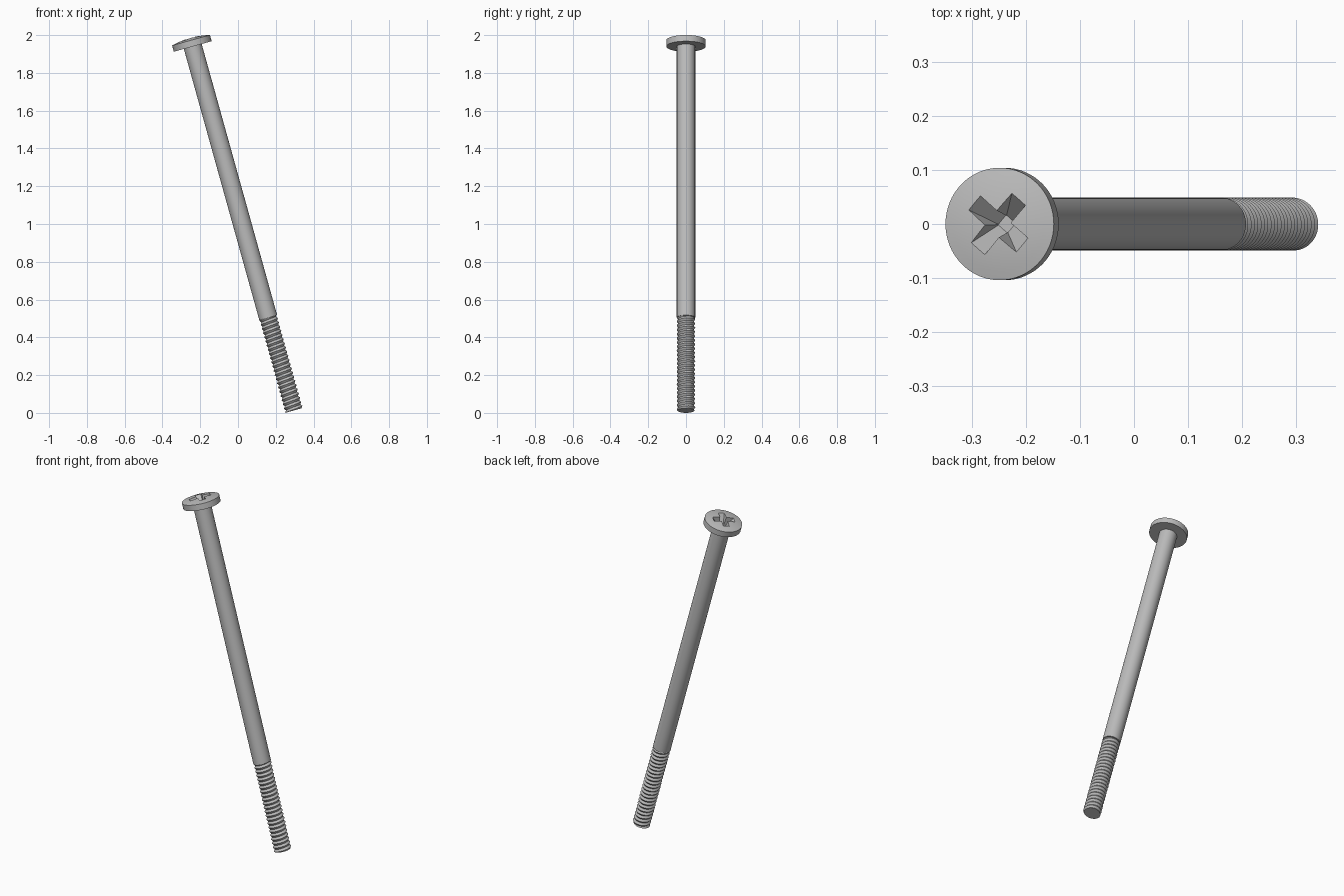
import bpy, bmesh, math
from mathutils import Matrix

if "Cube" in bpy.data.objects:
    bpy.data.objects.remove(bpy.data.objects["Cube"], do_unlink=True)

SEG = 64
TILT = math.radians(-15.55)
SHAFT_R, ROOT_R, HEAD_R = 0.049, 0.041, 0.104
THREAD_LEN, SHAFT_LEN, PITCH = 0.51, 2.0, 0.023
RIM, DOME = 0.034, 0.012

steel = bpy.data.materials.new("steel_grey")
steel.use_nodes = True
steel.diffuse_color = (0.5, 0.5, 0.5, 1)
steel.node_tree.nodes["Principled BSDF"].inputs["Base Color"].default_value = (0.5, 0.5, 0.5, 1)


def make_object(name, bm):
    bmesh.ops.recalc_face_normals(bm, faces=bm.faces)
    mesh = bpy.data.meshes.new(name)
    bm.to_mesh(mesh)
    bm.free()
    mesh.materials.append(steel)
    obj = bpy.data.objects.new(name, mesh)
    bpy.context.collection.objects.link(obj)
    return obj


def activate(obj):
    bpy.ops.object.select_all(action='DESELECT')
    obj.select_set(True)
    bpy.context.view_layer.objects.active = obj


def lathe(name, profile):
    """Closed solid of revolution from (radius, height) points."""
    bm = bmesh.new()
    rings = [[bm.verts.new((r * math.cos(a), r * math.sin(a), z))
              for a in (math.tau * i / SEG for i in range(SEG))] for r, z in profile]
    for low, high in zip(rings, rings[1:]):
        for i in range(SEG):
            k = (i + 1) % SEG
            bm.faces.new((low[i], low[k], high[k], high[i]))
    bm.faces.new(rings[0])
    bm.faces.new(rings[-1])
    return make_object(name, bm)


def slot_cutter(angle, top):
    """Tapered wedge that cuts one bar of the cross recess."""
    bm = bmesh.new()
    depth, extra = 0.062, 0.012
    rows = []
    for t in (-extra / depth, 1):
        hx = 0.063 + (0.012 - 0.063) * t
        hy = 0.0175 + (0.011 - 0.0175) * t
        rows.append([bm.verts.new((sx * hx, sy * hy, top - depth * t))
                     for sx, sy in ((-1, -1), (1, -1), (1, 1), (-1, 1))])
    for row in rows:
        bm.faces.new(row)
    for i in range(4):
        k = (i + 1) % 4
        bm.faces.new((rows[0][i], rows[0][k], rows[1][k], rows[1][i]))
    bmesh.ops.rotate(bm, verts=bm.verts, matrix=Matrix.Rotation(angle, 3, 'Z'))
    return make_object("recess_cutter", bm)


# Head and plain shaft, with a slightly domed top
rim_top = SHAFT_LEN + RIM
profile = [(SHAFT_R, THREAD_LEN), (SHAFT_R, SHAFT_LEN), (HEAD_R, SHAFT_LEN), (HEAD_R, rim_top)]
for step in range(1, 8):
    r = 0.1 * (1 - step / 8)
    profile.append((r, rim_top + 0.001 + DOME * (1 - (r / 0.1) ** 2)))
body = lathe("head_and_shaft", profile)

# Cross recess
for turn in (0, 90):
    cutter = slot_cutter(math.radians(49.5 + turn), rim_top + DOME)
    cutter.hide_render = True
    mod = body.modifiers.new("recess", 'BOOLEAN')
    mod.operation = 'DIFFERENCE'
    mod.solver = 'EXACT'
    mod.object = cutter
    activate(body)
    bpy.ops.object.modifier_apply(modifier=mod.name)
    bpy.data.objects.remove(cutter, do_unlink=True)

# Helical V thread, trimmed flat at both ends
bm = bmesh.new()
rows = 2 * math.ceil(THREAD_LEN / PITCH) + 2
grid = []
for row in range(-2, rows + 1):
    line = []
    for j in range(SEG + 1):
        turn = j / SEG
        z = min(max(PITCH * (row / 2 + turn), 0), THREAD_LEN)
        phase = (z / PITCH - turn) % 1
        r = ROOT_R + (SHAFT_R - ROOT_R) * (1 - abs(2 * phase - 1))
        a = math.tau * turn
        line.append(bm.verts.new((r * math.cos(a), r * math.sin(a), z)))
    grid.append(line)
for low, high in zip(grid, grid[1:]):
    for j in range(SEG):
        bm.faces.new((low[j], low[j + 1], high[j + 1], high[j]))
bmesh.ops.remove_doubles(bm, verts=bm.verts, dist=0.00001)
bmesh.ops.dissolve_degenerate(bm, edges=bm.edges, dist=0.00001)
bmesh.ops.holes_fill(bm, edges=[e for e in bm.edges if e.is_boundary], sides=0)
thread = make_object("thread", bm)

# Lean the whole fastener over onto its tip edge
pose = Matrix.Translation((0.2967, 0, SHAFT_R * math.sin(-TILT))) @ Matrix.Rotation(TILT, 4, 'Y')
for obj in (body, thread):
    activate(obj)
    bpy.ops.object.shade_smooth_by_angle(angle=math.radians(25))
    obj.matrix_world = pose
